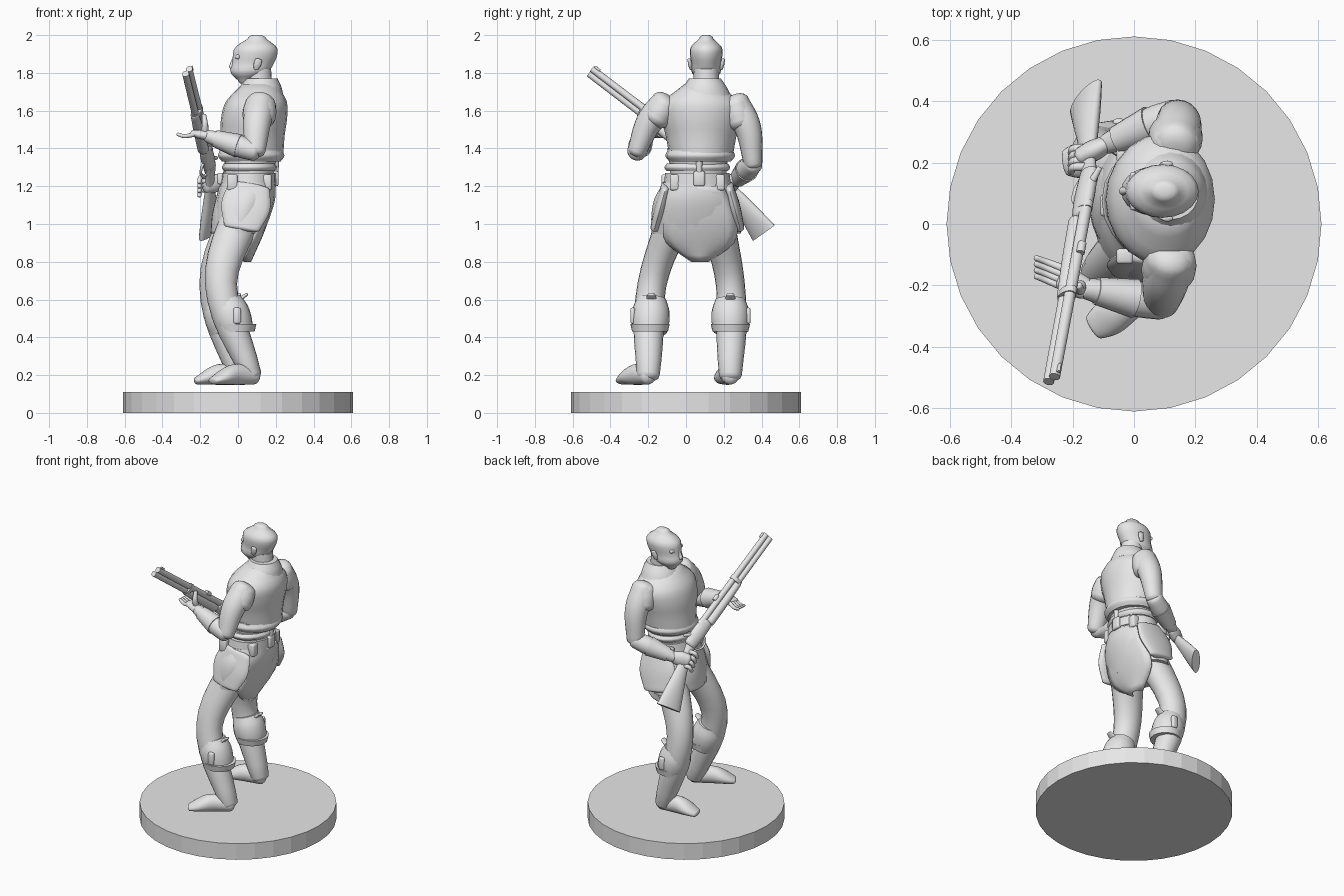
import bpy
import bmesh
from math import sin, cos, pi, radians
from mathutils import Vector

cube = bpy.data.objects.get("Cube")
if cube:
    bpy.data.objects.remove(cube, do_unlink=True)

grey = bpy.data.materials.new("plain_grey")
grey.use_nodes = True
grey.diffuse_color = (.8, .8, .8, 1)
grey.node_tree.nodes["Principled BSDF"].inputs["Base Color"].default_value = grey.diffuse_color

X, Y, Z = Vector((1, 0, 0)), Vector((0, 1, 0)), Vector((0, 0, 1))
STEPS, SIDES = 12, 20


def finish(name, bm, angle=50):
    """Turn a bmesh into a shaded object in the single colour."""
    bmesh.ops.recalc_face_normals(bm, faces=bm.faces)
    mesh = bpy.data.meshes.new(name)
    bm.to_mesh(mesh)
    bm.free()
    mesh.materials.append(grey)
    obj = bpy.data.objects.new(name, mesh)
    bpy.context.collection.objects.link(obj)
    bpy.ops.object.select_all(action="DESELECT")
    obj.select_set(True)
    bpy.context.view_layer.objects.active = obj
    bpy.ops.object.shade_smooth_by_angle(angle=radians(angle))
    return obj


def spline(values):
    """Sample a smooth curve through evenly spaced numbers or points."""
    first, final = 2 * values[0] - values[1], 2 * values[-1] - values[-2]
    padded = [first, *values, final]
    samples = []
    for step in range(STEPS + 1):
        place = step / STEPS * (len(values) - 1)
        i = min(int(place), len(values) - 2)
        t = place - i
        a, b, c, d = padded[i:i + 4]
        curve = (2 * a - 5 * b + 4 * c - d) * t + (3 * b - a - 3 * c + d) * t * t
        samples.append(b + (c - a + curve) * t / 2)
    return samples


def tube(name, path, radii, squash=(1, 1), ref=X, flat=False, rounded=True):
    """Loft ellipses along a path; radii run along ref, squash scales the other axis."""
    centres = spline([Vector(p) for p in path])
    sections = []
    for i, (centre, radius, ratio) in enumerate(zip(centres, spline(radii), spline(squash))):
        run = centres[min(i + 1, STEPS)] - centres[max(i - 1, 0)]
        sections.append((centre, Z if flat else run.normalized(), radius, radius * ratio))
    if rounded:
        for end, sign in ((0, -1), (-1, 1)):
            c, t, a, b = sections[end]
            dome = [radians(k) for k in (25, 50, 70)]
            caps = [(c + t * sign * min(a, b) * .6 * sin(k), t, a * cos(k), b * cos(k)) for k in dome]
            sections = caps[::-1] + sections if sign < 0 else sections + caps
    bm = bmesh.new()
    loops = []
    for c, t, a, b in sections:
        u = (ref - t * ref.dot(t)).normalized()
        v = t.cross(u)
        turns = [2 * pi * k / SIDES for k in range(SIDES)]
        loops.append([bm.verts.new(c + u * a * cos(k) + v * b * sin(k)) for k in turns])
    for low, high in zip(loops, loops[1:]):
        for k in range(SIDES):
            bm.faces.new((low[k - 1], low[k], high[k], high[k - 1]))
    bm.faces.new(loops[0])
    bm.faces.new(loops[-1])
    finish(name, bm)


def column(name, path, radii, squash):
    """Stack of level ellipses with open-cut ends."""
    tube(name, path, radii, squash, flat=True, rounded=False)


def box(name, centre, size):
    bm = bmesh.new()
    bmesh.ops.create_cube(bm, size=1)
    for v in bm.verts:
        v.co = Vector(centre) + v.co * Vector(size)
    bmesh.ops.bevel(bm, geom=bm.edges[:], offset=.01, segments=2, affect="EDGES", profile=.5)
    finish(name, bm)


def panel(name, path, widths, bulge):
    """Hanging cloth, curved around the body."""
    bm = bmesh.new()
    across = [k / 4 - 1 for k in range(9)]
    rows = zip(spline([Vector(p) for p in path]), spline(widths))
    grid = [[bm.verts.new(c + Y * half * s - X * bulge * s * s) for s in across] for c, half in rows]
    for a, b in zip(grid, grid[1:]):
        for k in range(1, len(across)):
            bm.faces.new((a[k - 1], a[k], b[k], b[k - 1]))
    finish(name, bm).modifiers.new("thickness", "SOLIDIFY").thickness = .01


# Round base
bm = bmesh.new()
bmesh.ops.create_cone(bm, cap_ends=True, segments=32, radius1=.61, radius2=.61, depth=.11)
bmesh.ops.translate(bm, verts=bm.verts, vec=Z * .055)
finish("base", bm, angle=5)

# Head and face, looking toward -x
MID = .107
tube("head", [(.04, MID, 1.76), (.085, MID, 1.87), (.1, MID, 1.98)],
     [.04, .1, .11, .117, .11, .05], [.9, .72, .74, .76], flat=True)
tube("nose", [(-.02, MID, 1.88), (-.035, MID, 1.83)], [.008, .014])
brow = Vector((-.01, MID, 1.885))
mouth = Vector((-.02, MID, 1.8))
for name, middle, reach, thick in (("brow", brow, .055, .012), ("upper_lip", mouth + Z * .006, .025, .007),
                                   ("lower_lip", mouth - Z * .006, .022, .007)):
    corner = middle + X * .01
    tube(name, [corner - Y * reach, middle, corner + Y * reach], [thick, thick], ref=Z)
for side, out in (("left", -1), ("right", 1)):
    lobe = Vector((.095, MID + out * .08, 1.82))
    tube(side + "_ear", [lobe, lobe + X * .015 + Y * out * .01 + Z * .05], [.012, .02, .018], [.6, .5])
column("neck", [(.12, MID, 1.66), (.105, MID, 1.82)], [.085, .07, .07], [1, .95])
column("collar", [(.115, .1, 1.68), (.125, .1, 1.77)], [.125, .11, .085], [1.1, 1])

# Torso, vest and belt
column("torso", [(.05, .065, 1.15), (.07, .065, 1.4)], [.14, .13, .15], [1.2, 1.1])
column("vest", [(.07, .08, 1.37), (.085, .08, 1.56), (.112, .08, 1.74)],
       [.17, .17, .175, .16, .09], [1, 1.1, 1.2, 1.25, 1])
column("vest_hem", [(.07, .075, 1.33), (.07, .075, 1.39)], [.155, .175, .165], [1.05, 1.05])
column("sash", [(.06, .06, 1.28), (.06, .06, 1.32)], [.135, .145, .135], [1.2, 1.2])
column("belt", [(.055, .06, 1.21), (.06, .06, 1.27)], [.148, .142], [1.2, 1.2])
box("back_buckle", (.2, .07, 1.24), (.03, .06, .08))
box("front_buckle", (-.095, .06, 1.24), (.03, .07, .06))
tube("back_knot", [(.2, .07, 1.34), (.2, .07, 1.27)], [.018, .014])
for side, out in (("left", -1), ("right", 1)):
    box(side + "_front_pouch", (-.03, .06 + out * .165, 1.22), (.055, .05, .085))
    box(side + "_back_pouch", (.15, .06 + out * .12, 1.22), (.055, .05, .085))

# Kilted trousers with hanging flaps
column("skirt", [(0, .055, .95), (.035, .055, 1.1), (.055, .055, 1.22)], [.135, .15, .155, .143], [1.75, 1.5, 1.22])
panel("back_flap", [(.2, .07, 1.2), (.155, .075, 1), (.07, .075, .8)], [.13, .17, .195, .18, .05], bulge=.04)
panel("front_flap", [(-.1, .06, 1.2), (-.135, .06, 1.06), (-.145, .06, .95)], [.1, .13, .13], bulge=-.04)
for side, out in (("left", -1), ("right", 1)):
    waist = Vector((.06, .06 + out * .165, 1.2))
    tube(side + "_hip_panel", [waist, waist + Vector((-.04, out * .06, -.22))], [.11, .13, .095], [.25, .25])


def leg(side, out, hip, knee, ankle, toe):
    """Leg with folded boot cuff, knee pad, buckle, strap and shoe."""
    hip, knee, ankle, toe = (Vector(p) for p in (hip, knee, ankle, toe))
    tube(side + "_leg", [hip, knee, ankle], [.11, .1, .085, .08, .055], [1, .85, .9, 1, 1.1])
    top, low = knee.lerp(ankle, .17), knee.lerp(ankle, .52)
    middle = top.lerp(low, .5)
    tube(side + "_boot_cuff", [low, top], [.09, .1, .098, .08], rounded=False)
    pad = middle - X * .065
    tube(side + "_knee_pad", [pad + Z * .1, pad + Z * .03, pad + X * .03 - Z * .04], [.022, .035, .028], [2, 1.8])
    box(side + "_boot_buckle", middle + X * .03 + Y * out * .095, (.04, .025, .085))
    tube(side + "_boot_strap", [low, low + Z * .04], [.095, .104], rounded=False)
    tube(side + "_boot_tab", [top + X * .07, top + X * .11 + Z * .03], [.012, .008], [2.5, 2.5], ref=Z)
    heel = ankle + X * .015
    heel.z, toe.z = .195, .17
    tube(side + "_shoe", [heel, heel.lerp(toe, .5) + Z * .02, toe], [.045, .055, .02], [1, .95, 2.2], ref=Z)


leg("left", -1, (.04, -.03, 1.1), (-.09, -.18, .68), (.07, -.2, .2), (-.13, -.335, 0))
leg("right", 1, (.04, .14, 1.1), (-.12, .235, .68), (0, .235, .2), (-.22, .2, 0))


def arm(side, shoulder, bend, elbow, wrist):
    """Arm with short sleeve and flared bracer."""
    shoulder, elbow, wrist = Vector(shoulder), Vector(elbow), Vector(wrist)
    tube(side + "_upper_arm", [shoulder, bend, elbow], [.075, .077, .068, .055], [1, .9])
    tube(side + "_sleeve", [shoulder, shoulder.lerp(elbow, .3)], [.08, .088, .088], [.9, .9])
    tube(side + "_forearm", [elbow, wrist], [.052, .058, .048, .033], ref=Z)
    tube(side + "_bracer", [elbow.lerp(wrist, .35), elbow.lerp(wrist, .85)], [.064, .045], ref=Z, rounded=False)


arm("left", (.12, -.11, 1.64), (.1, -.2, 1.53), (.09, -.26, 1.385), (-.16, -.21, 1.465))
arm("right", (.135, .26, 1.64), (.145, .33, 1.5), (.135, .355, 1.32), (-.09, .26, 1.225))

# Hands: the left lies open under the barrels, the right wraps the stock
tube("left_palm", [(-.16, -.21, 1.467), (-.235, -.175, 1.48)], [.026, .024, .018], [1.4, 2], ref=Z)
tube("left_thumb", [(-.175, -.2, 1.48), (-.175, -.215, 1.53), (-.18, -.2, 1.575)], [.02, .012])
tube("right_palm", [(-.09, .26, 1.225), (-.17, .22, 1.205)], [.04, .05, .045], [.7, .7], ref=Z)
for i in range(4):
    base = Vector((-.23, -.205 + i * .02, 1.475))
    tube(f"left_finger_{i}", [base, base + Vector((-.05, .02, -.01)), base + Vector((-.09, .035, 0))], [.013, .009], ref=Z)
    base = Vector((-.15, .185 + i * .02, 1.25 - i * .024))
    tube(f"right_finger_{i}", [base, base - X * .045, base - Vector((.055, .015, .03))], [.015, .011], ref=Y)

# Double-barrelled long gun held across the body
MUZZLE, BREECH = Vector((-.268, -.505, 1.808)), Vector((-.15, .13, 1.325))
AXIS = (BREECH - MUZZLE).normalized()
DROP = Vector((-.09, -.075, -.12))
DROP = (DROP - AXIS * DROP.dot(AXIS)).normalized()


def gun_part(name, start, end, drop, radii, squash=1, rounded=False):
    """Tube along the gun between two fractions of its barrel length."""
    path = [MUZZLE.lerp(BREECH, t) + DROP * drop for t in (start, end)]
    tube(name, path, radii, [squash, squash], ref=DROP, rounded=rounded)


gun_part("upper_barrel", 0, 1, -.018, [.018, .02])
gun_part("lower_barrel", 0, 1, .018, [.018, .02])
gun_part("front_sight", .01, .05, -.035, [.014, .012], squash=.4)
gun_part("rear_sight", .62, .67, -.038, [.014, .014])
gun_part("fore_grip", .44, .82, .024, [.022, .028, .03], rounded=True)
gun_part("front_band", .42, .45, 0, [.042, .042], squash=.6)
gun_part("rear_band", .86, .89, 0, [.042, .042], squash=.6)
gun_part("receiver", .84, 1.06, .007, [.042, .046, .04], squash=.6, rounded=True)
tube("hammer", [BREECH - DROP * .03, BREECH + AXIS * .03 - DROP * .06], [.012, .009], ref=Y)
guard = [BREECH - AXIS * .05 * cos(k * pi / 6) + DROP * (.04 + .045 * sin(k * pi / 6)) for k in range(7)]
tube("trigger_guard", guard, [.007, .007], ref=AXIS.cross(DROP))
tube("stock", [(-.146, .14, 1.305), (-.15, .28, 1.13), (-.156, .412, .952)],
     [.036, .03, .045, .065, .084], [.7, .6, .33], ref=DROP, rounded=False)
